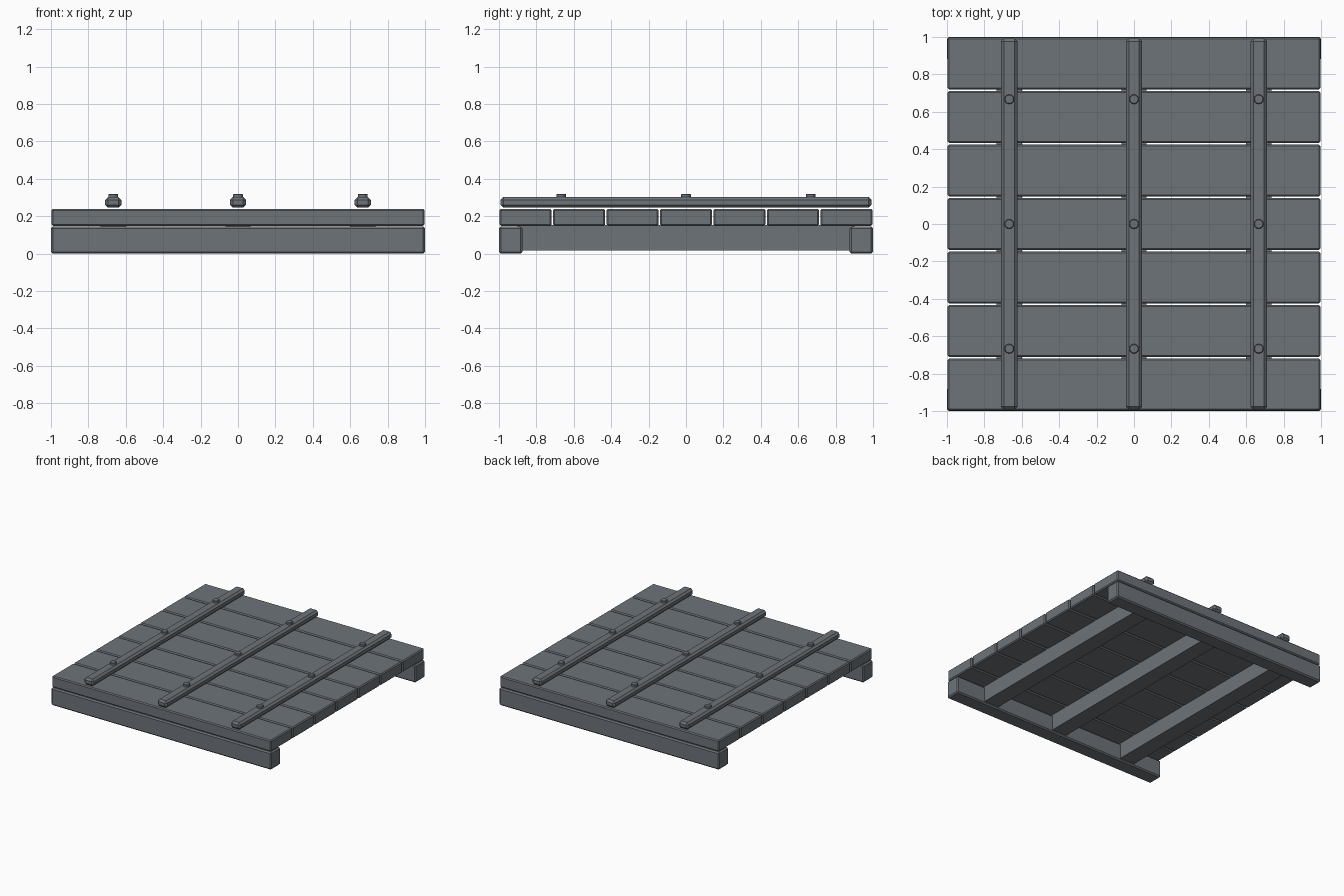
import bpy
import bmesh
from mathutils import Matrix

if "Cube" in bpy.data.objects:
    bpy.data.objects.remove(bpy.data.objects["Cube"], do_unlink=True)

slate = bpy.data.materials.new("slate_grey")
slate.use_nodes = True
colour = (0.155, 0.172, 0.19, 1)
slate.diffuse_color = colour
slate.node_tree.nodes["Principled BSDF"].inputs["Base Color"].default_value = colour


def finish(name, bm, chamfer):
    if chamfer:
        edges = [e for e in bm.edges if e.calc_face_angle(0) > 1]
        bmesh.ops.bevel(bm, geom=edges, offset=chamfer, segments=1,
                        affect='EDGES', clamp_overlap=True)
    mesh = bpy.data.meshes.new(name)
    bm.to_mesh(mesh)
    bm.free()
    mesh.materials.append(slate)
    obj = bpy.data.objects.new(name, mesh)
    bpy.context.collection.objects.link(obj)


def block(name, x, y, z, chamfer=0):
    """Box spanning the (low, high) pairs, with chamfered edges."""
    bm = bmesh.new()
    bmesh.ops.create_cube(bm, size=1)
    spans = (x, y, z)
    size = [hi - lo for lo, hi in spans]
    mid = [(hi + lo) / 2 for lo, hi in spans]
    bm.transform(Matrix.Translation(mid) @ Matrix.Diagonal((*size, 1)))
    finish(name, bm, chamfer)


def bolt(name, x, y):
    bm = bmesh.new()
    bmesh.ops.create_cone(bm, cap_ends=True, segments=12, radius1=0.026,
                          radius2=0.026, depth=0.06)
    bm.transform(Matrix.Translation((x, y, 0.29)))
    finish(name, bm, 0.004)


# End beams
block("front_beam", (-1, 1), (-1, -0.875), (0, 0.145), 0.01)
block("back_beam", (-1, 1), (0.875, 1), (0, 0.145), 0.01)

# Deck planks
pitch = 2 / 7
for i in range(7):
    mid = (i - 3) * pitch
    block(f"plank_{i + 1}", (-0.996, 0.996), (mid - 0.139, mid + 0.139),
          (0.148, 0.24), 0.008)

# Joists below, straps and bolts above
for side, x in (("right", -0.667), ("middle", 0), ("left", 0.667)):
    block(f"{side}_joist", (x - 0.067, x + 0.067), (-0.9, 0.9), (0.018, 0.152))
    block(f"{side}_strap", (x - 0.043, x + 0.043), (-0.992, 0.992),
          (0.246, 0.302), 0.015)
    for place, y in (("front", -0.667), ("centre", 0), ("back", 0.667)):
        bolt(f"{side}_{place}_bolt", x, y)
